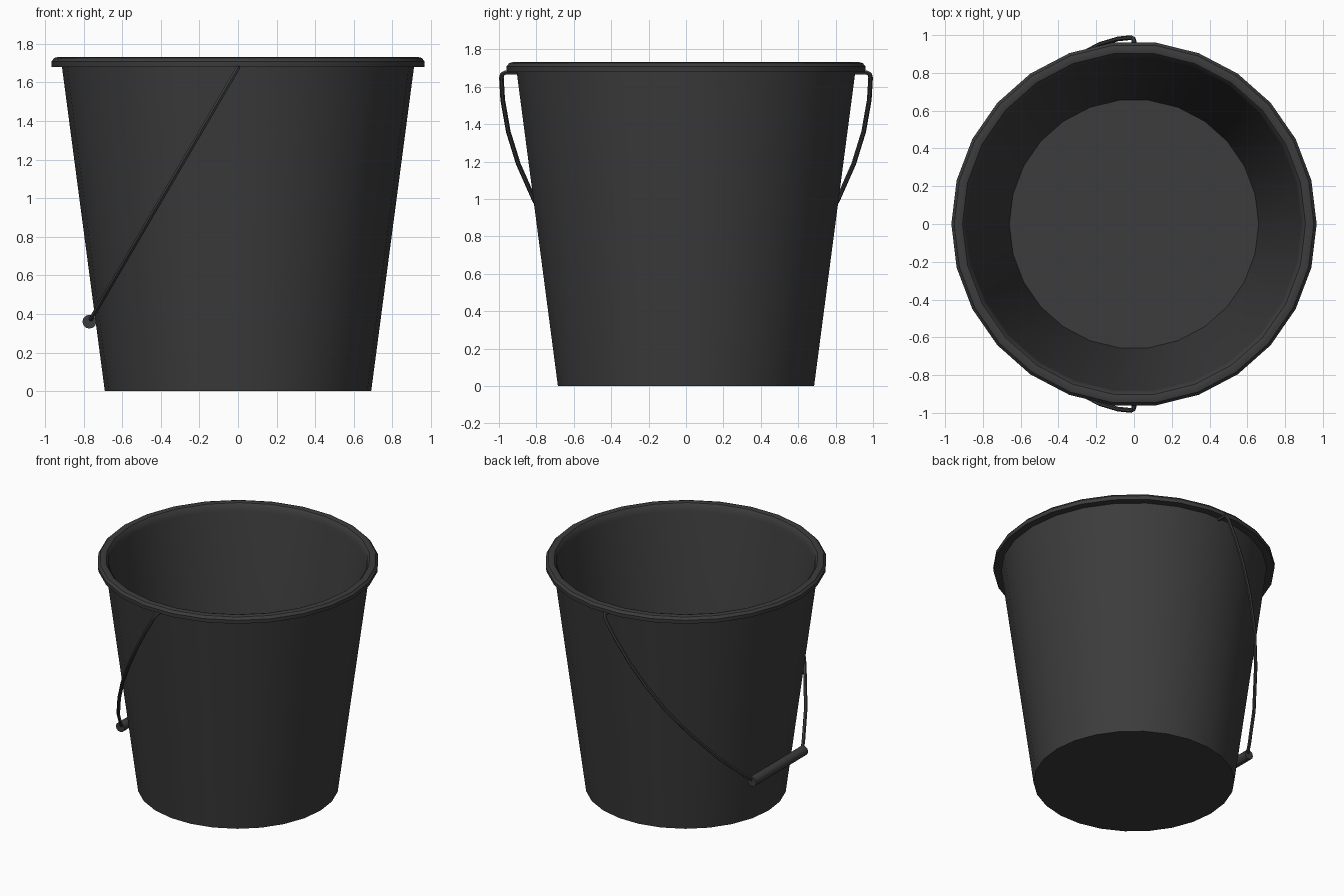
import bpy, bmesh, math
from mathutils import Vector

cube = bpy.data.objects.get("Cube")
if cube:
    bpy.data.objects.remove(cube, do_unlink=True)

SIDES = 26
DARK = (0.045, 0.045, 0.045, 1)

plastic = bpy.data.materials.new("charcoal_plastic")
plastic.use_nodes = True
plastic.diffuse_color = DARK
plastic.node_tree.nodes["Principled BSDF"].inputs["Base Color"].default_value = DARK


def finish(obj, angle=35):
    obj.data.materials.clear()
    obj.data.materials.append(plastic)
    bpy.ops.object.select_all(action='DESELECT')
    obj.select_set(True)
    bpy.context.view_layer.objects.active = obj
    bpy.ops.object.shade_smooth_by_angle(angle=math.radians(angle))
    return obj


def lathe(name, profile, closed=False):
    """Turn (radius, z) points around the z axis; open ends are capped flat."""
    bm = bmesh.new()
    rings = []
    for r, z in profile:
        rings.append([bm.verts.new((r * math.cos(a), r * math.sin(a), z))
                      for a in (math.tau * i / SIDES for i in range(SIDES))])
    pairs = list(zip(rings, rings[1:]))
    if closed:
        pairs.append((rings[-1], rings[0]))
    for low, high in pairs:
        for i in range(SIDES):
            j = (i + 1) % SIDES
            bm.faces.new((low[i], low[j], high[j], high[i]))
    if not closed:
        bm.faces.new(rings[0][::-1])
        bm.faces.new(rings[-1])
    bmesh.ops.recalc_face_normals(bm, faces=bm.faces)
    mesh = bpy.data.meshes.new(name)
    bm.to_mesh(mesh)
    bm.free()
    obj = bpy.data.objects.new(name, mesh)
    bpy.context.collection.objects.link(obj)
    return finish(obj)


# Tapered shell with thick wall, rolled rim and inner floor, in one profile
lathe("bucket", [
    (0.69, 0), (0.912, 1.68), (0.965, 1.68), (0.967, 1.708),
    (0.952, 1.726), (0.93, 1.732), (0.908, 1.726), (0.893, 1.708),
    (0.885, 1.675), (0.66, 0.025),
])

# Wire handle, hanging in a tilted plane on the -x side
pivot = Vector((0, 0, 1.675))
grip = Vector((-0.77, 0, 0.36))
half_wire = [  # (share of the way to the grip, distance from the centre plane)
    (0, 0.90), (0, 0.968), (0.006, 0.982), (0.02, 0.987), (0.11, 0.98),
    (0.24, 0.95), (0.37, 0.897), (0.52, 0.81), (0.67, 0.685),
    (0.84, 0.51), (0.96, 0.35), (1, 0.29),
]
path = [(t, y) for t, y in half_wire] + [(t, -y) for t, y in reversed(half_wire)]
curve = bpy.data.curves.new("wire_handle", 'CURVE')
curve.dimensions = '3D'
curve.bevel_depth = 0.0125
curve.bevel_resolution = 1
curve.use_fill_caps = True
spline = curve.splines.new('POLY')
spline.points.add(len(path) - 1)
for point, (t, y) in zip(spline.points, path):
    p = pivot.lerp(grip, t)
    point.co = (p.x, y, p.z, 1)
wire = bpy.data.objects.new("wire_handle", curve)
bpy.context.collection.objects.link(wire)
bpy.ops.object.select_all(action='DESELECT')
wire.select_set(True)
bpy.context.view_layer.objects.active = wire
bpy.ops.object.convert(target='MESH')
finish(bpy.context.view_layer.objects.active, 50)

# Hand grip around the middle of the wire
bpy.ops.mesh.primitive_cylinder_add(vertices=12, radius=0.036, depth=0.62,
                                    location=grip, rotation=(math.pi / 2, 0, 0))
handgrip = bpy.context.object
handgrip.name = "hand_grip"
finish(handgrip)
